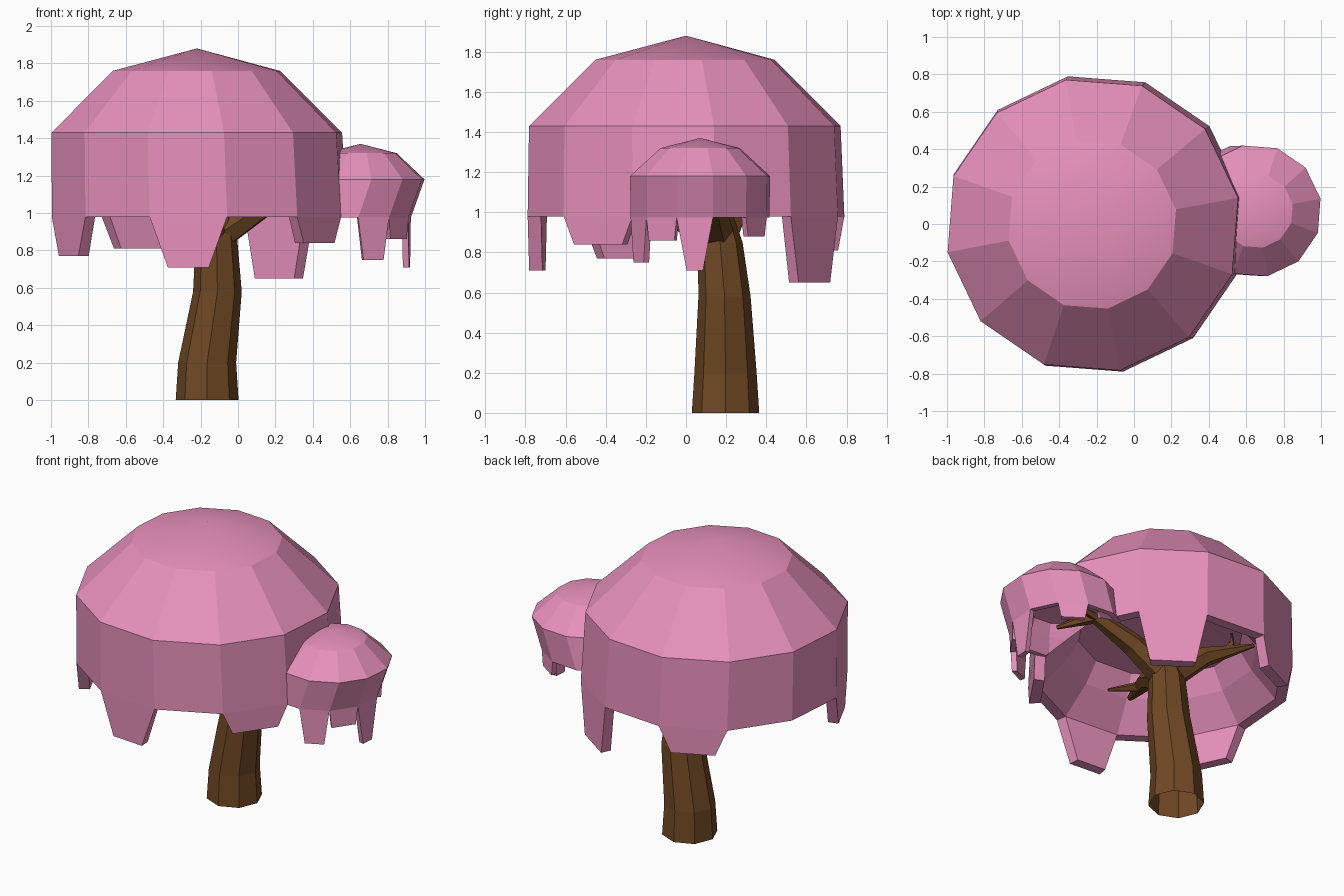
import bpy, bmesh
from math import cos, sin, radians
from mathutils import Vector

if "Cube" in bpy.data.objects:
    bpy.data.objects.remove(bpy.data.objects["Cube"])


def material(name, col):
    m = bpy.data.materials.new(name)
    m.diffuse_color = (*col, 1)
    m.use_nodes = True
    m.node_tree.nodes["Principled BSDF"].inputs["Base Color"].default_value = m.diffuse_color
    return m


PINK = material("blossom_pink", (0.80, 0.28, 0.50))
BROWN = material("bark_brown", (0.16, 0.065, 0.018))


def finish(bm, name, mat):
    bmesh.ops.recalc_face_normals(bm, faces=bm.faces)
    me = bpy.data.meshes.new(name)
    bm.to_mesh(me)
    bm.free()
    me.materials.append(mat)
    ob = bpy.data.objects.new(name, me)
    bpy.context.collection.objects.link(ob)
    return ob


def ring(bm, c, r, z, n=12, phase=10.6):
    return [bm.verts.new((c[0] + r * cos(radians(phase + 360 * i / n)),
                          c[1] + r * sin(radians(phase + 360 * i / n)), z)) for i in range(n)]


def bridge(bm, a, b):
    n = len(a)
    return [bm.faces.new((a[i], a[(i + 1) % n], b[(i + 1) % n], b[i])) for i in range(n)]


def dome(bm, prof):
    """12-sided open dome from an apex -> rim profile of (x, y, r, z); returns its rim."""
    apex = bm.verts.new((prof[0][0], prof[0][1], prof[0][3]))
    rings = [ring(bm, p[:2], p[2], p[3]) for p in prof[1:]]
    for i in range(12):
        bm.faces.new((apex, rings[0][i], rings[0][(i + 1) % 12])).smooth = True
    for a, b in zip(rings, rings[1:]):
        bridge(bm, a, b)
    return rings[-1]


def canopy(name, outer, inner, drips):
    """Hollow dome whose rim carries tapered hanging drips (edge, depth, taper)."""
    bm = bmesh.new()
    rims = [dome(bm, outer), dome(bm, inner)]
    rim = bridge(bm, *rims)
    bmesh.ops.recalc_face_normals(bm, faces=bm.faces)
    for k, depth, taper in drips:
        t = (rims[0][(k + 1) % 12].co - rims[0][k % 12].co).normalized()
        c = rim[k % 12].calc_center_median()
        out = bmesh.ops.extrude_face_region(bm, geom=[rim[k % 12]])
        for v in (g for g in out["geom"] if isinstance(g, bmesh.types.BMVert)):
            v.co -= t * t.dot(v.co - c) * (1 - taper)
            v.co.z -= depth
        if rim[k % 12].is_valid:
            bm.faces.remove(rim[k % 12])
    return finish(bm, name, PINK)


def hollow(name, target, inner):
    """Open the target where another canopy's inner space passes through it."""
    bm = bmesh.new()
    x, y, r, z = inner[-1]
    bm.faces.new(dome(bm, inner + [(x, y, r, z - .4)]))
    cutter = finish(bm, name, PINK)
    cutter.hide_render = True
    cutter.hide_viewport = True
    mod = target.modifiers.new("opening", 'BOOLEAN')
    mod.operation = 'DIFFERENCE'
    mod.solver = 'EXACT'
    mod.object = cutter


# large canopy
big_in = [(-.21, 0, 0, 1.33), (-.21, 0, .50, 1.28), (-.21, 0, .58, 1.15), (-.206, 0, .735, .98)]
big = canopy("large_canopy",
             [(-.22, 0, 0, 1.88), (-.223, -.005, .455, 1.76), (-.22, -.006, .79, 1.43), (-.206, 0, .803, .98)],
             big_in,
             [(8, .27, .53), (1, .33, .67), (10, .14, .7), (6, .21, .58), (3, .17, .65)])

# small side canopy, leaning in towards the large one
small_in = [(.61, .07, 0, 1.17), (.61, .07, .22, 1.14), (.60, .07, .26, 1.07), (.578, .07, .318, .975)]
small = canopy("small_canopy",
               [(.655, .07, 0, 1.37), (.652, .07, .2, 1.32), (.648, .07, .355, 1.18), (.578, .07, .352, .975)],
               small_in,
               [(9, .225, .65), (11, .265, .45), (10, .115, .85), (1, .095, .8)])

# join their inner spaces
hollow("small_space_cutter", big, small_in)
hollow("large_space_cutter", small, big_in)


def limb(name, pts, n, level=False):
    """Tapered n-sided limb through (x, y, z, r) points; a level limb has an open foot."""
    bm = bmesh.new()
    pos = [Vector(p[:3]) for p in pts]
    rings = []
    for i, p in enumerate(pts):
        d = pos[min(i + 1, len(pos) - 1)] - pos[max(i - 1, 0)]
        vs = ring(bm, (0, 0), p[3], 0, n, 0)
        q = d.to_track_quat('Z', 'Y')
        for v in vs:
            v.co = (v.co if level else q @ v.co) + pos[i]
        rings.append(vs)
    for a, b in zip(rings, rings[1:]):
        bridge(bm, a, b)
    if not level:
        bm.faces.new(rings[0])
    bm.faces.new(rings[-1])
    return finish(bm, name, BROWN)


# trunk and branches
limb("trunk", [(-.165, .197, 0, .168), (-.165, .197, .2, .155), (-.11, .192, .58, .13),
               (-.115, .17, .85, .112), (-.11, .15, 1.0, .08)], 8, level=True)
limb("right_branch", [(-.1, .16, .88, .085), (.12, .13, 1.03, .07), (.38, .09, 1.15, .05),
                      (.52, -.10, 1.10, .012)], 6)
limb("right_twig", [(.33, .10, 1.13, .035), (.60, .12, 1.15, .01)], 5)
limb("left_branch", [(-.13, .18, .88, .085), (-.33, .27, 1.05, .06), (-.60, .40, 1.17, .012)], 6)
limb("left_twig", [(-.42, .31, 1.09, .022), (-.48, .34, 1.16, .02), (-.47, .35, 1.23, .008)], 5)
limb("front_branch", [(-.13, .15, .88, .085), (-.23, -.15, 1.04, .06), (-.39, -.50, 1.13, .02)], 6)
limb("front_twig", [(-.28, -.26, 1.06, .035), (-.22, -.5, 1.12, .01)], 5)
